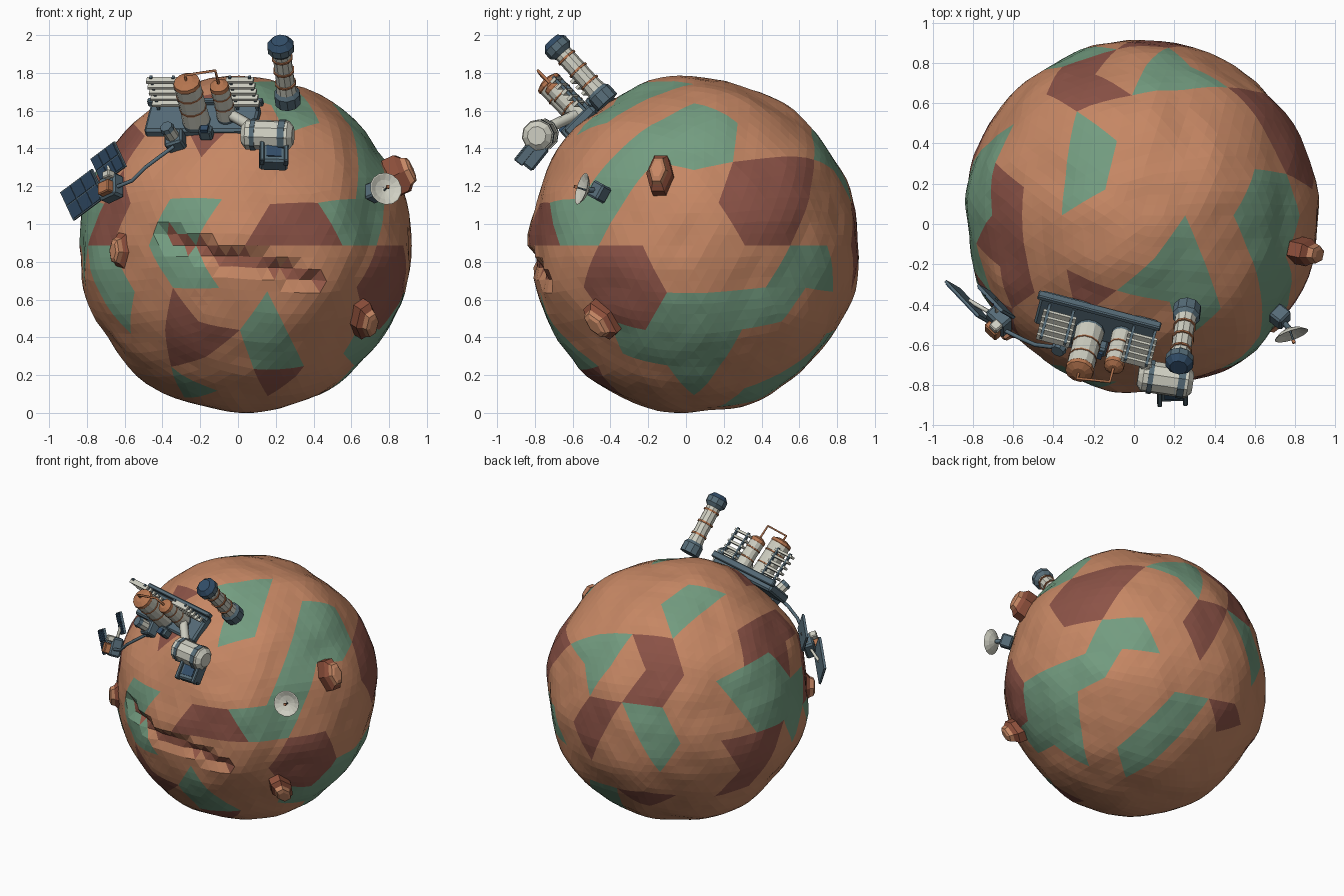
import bpy, bmesh, math
from mathutils import Vector, Matrix, noise

cube = bpy.data.objects.get("Cube")
if cube:
    bpy.data.objects.remove(cube)


# Materials
def material(name, code):
    rgb = [int(code[i:i + 2], 16) / 255 for i in (0, 2, 4)]
    col = [c / 12.92 if c <= 0.04 else ((c + 0.055) / 1.055) ** 2.4 for c in rgb] + [1]
    m = bpy.data.materials.new(name)
    m.use_nodes = True
    m.diffuse_color = col
    m.node_tree.nodes["Principled BSDF"].inputs["Base Color"].default_value = col
    return m


SAND = material("sandy_orange", "C68764")
GREEN = material("moss_green", "739C80")
DARK = material("dark_maroon", "8C5347")
CANYON = material("canyon_brown", "9A5C4B")
RUST = material("rust_rock", "8D4F3B")
SLATE = material("slate_metal", "566C78")
WHITE = material("pale_hull", "CFCFC2")
COPPER = material("copper", "B5754F")
NAVY = material("navy_panel", "324D68")


# Helpers
def finish(name, bm, mats, matrix=None):
    mesh = bpy.data.meshes.new(name)
    bmesh.ops.recalc_face_normals(bm, faces=bm.faces)
    bm.to_mesh(mesh)
    bm.free()
    for m in mats:
        mesh.materials.append(m)
    ob = bpy.data.objects.new(name, mesh)
    if matrix:
        ob.matrix_world = matrix
    bpy.context.collection.objects.link(ob)


def frame(pos, up, along=(1, 0, 0)):
    z = Vector(up).normalized()
    x = Vector(along)
    x = (x - z * x.dot(z)).normalized()
    m = Matrix((x, z.cross(x), z)).transposed().to_4x4()
    m.translation = pos
    return m


def box(name, parent, pos, size, mat, bevel=0.0):
    bm = bmesh.new()
    bmesh.ops.create_cube(bm, size=1)
    bmesh.ops.scale(bm, vec=size, verts=bm.verts)
    if bevel:
        bmesh.ops.bevel(bm, geom=bm.edges, offset=bevel, segments=1, affect='EDGES')
    finish(name, bm, [mat], parent @ Matrix.Translation(pos))


def turned(name, matrix, start, steps, sides=12, stretch=1.0):
    """Rings of (radius, height); each step's material colours the wall below it."""
    bm = bmesh.new()
    mats, last = [], None
    for r, h, mat in [(*start, steps[0][2])] + steps:
        if mat not in mats:
            mats.append(mat)
        turn = [2 * math.pi * (i + 0.5) / sides for i in range(sides)]
        ring = [bm.verts.new((r * math.cos(t) * stretch, r * math.sin(t), h)) for t in turn]
        if last is None:
            bm.faces.new(ring)
        else:
            for i in range(sides):
                j = (i + 1) % sides
                f = bm.faces.new((last[i], last[j], ring[j], ring[i]))
                f.material_index = mats.index(mat)
        last = ring
    bm.faces.new(last).material_index = mats.index(steps[-1][2])
    finish(name, bm, mats, matrix)


def tube(name, points, radius, mat):
    cu = bpy.data.curves.new(name, 'CURVE')
    cu.dimensions = '3D'
    cu.bevel_depth, cu.bevel_resolution = radius, 1
    sp = cu.splines.new('POLY')
    sp.points.add(len(points) - 1)
    for p, co in zip(sp.points, points):
        p.co = (*co, 1)
    cu.materials.append(mat)
    bpy.context.collection.objects.link(bpy.data.objects.new(name, cu))


# Planet: patches are spots or strokes laid on the sphere from a compass side
SIDES = {"front": (-90, 0), "right": (0, 0), "top": (-90, 90),
         "back_left": (135, 30), "back_right": (45, -20)}


def on_sphere(side, a, b):
    az, el = (math.radians(v) for v in SIDES[side])
    t = Vector((math.cos(az) * math.cos(el), math.sin(az) * math.cos(el), math.sin(el)))
    r = Vector((-math.sin(az), math.cos(az), 0))
    return (r * a + t.cross(r) * b + t * math.sqrt(max(0, 1 - a * a - b * b))).normalized()


def stroke(side, width, *ends):
    p, q = on_sphere(side, *ends[:2]), on_sphere(side, *ends[-2:])
    return [p.lerp(q, i / 8).normalized() for i in range(9)], width


def reach(co, path):
    return min((co - p).length for p in path)


green = [stroke(*s) for s in (
    ("front", .1, -.37, .16, -.37, -.14), ("front", .13, -.86, -.1, -.73, -.45),
    ("front", .1, .12, -.44, .18, -.65), ("front", .1, -.33, -.82),
    ("right", .1, -.77, .14, -.57, .19), ("right", .1, -.56, .25, -.36, .58),
    ("right", .2, 0, .675), ("right", .2, 0, -.526),
    ("right", .1, .15, -.4, .42, -.36), ("right", .1, .42, -.36, .57, -.2),
    ("right", .1, .57, -.15, .78, -.15), ("right", .1, -.2, -.6, -.41, -.54),
    ("right", .08, 0, -.78), ("top", .09, .23, -.18, .27, -.55), ("top", .07, .05, -.39),
    ("top", .08, -.3, .44, -.33, .17), ("top", .09, .06, .77, .33, .77),
    ("back_left", .06, -.73, .08), ("back_left", .09, -.42, -.27, -.29, -.52),
    ("back_left", .17, .35, -.11, .85, -.18), ("back_left", .1, .55, -.28, .82, -.28),
    ("back_right", .13, .1, -.66, .5, -.36))]
maroon = [stroke(*s) for s in (
    ("front", .1, .15, .1, .45, .1), ("front", .09, -.41, -.4, -.38, -.62),
    ("front", .08, -.33, -.53, -.17, -.54), ("front", .08, .18, -.78),
    ("front", .12, -.87, .09, -.77, .3), ("front", .1, -.23, .66, -.36, .77),
    ("right", .2, -.434, -.232), ("right", .2, .425, .277), ("right", .09, .63, .44),
    ("top", .1, -.76, .15, -.76, -.15), ("top", .1, -.76, -.15, -.7, -.42),
    ("top", .06, -.31, -.44), ("top", .22, -.35, .77),
    ("back_left", .1, -.72, -.2, -.79, -.34), ("back_left", .1, .77, .12),
    ("back_left", .12, .15, -.5, .5, -.52), ("back_left", .13, .3, -.55, .34, -.82),
    ("back_right", .14, .74, -.42))]
canyon = [p for s in ((-.48, .05, -.2, -.04), (-.2, -.07, .15, -.11), (.15, -.13, .43, -.22))
          for p in stroke("front", 0, *s)[0]]

bm = bmesh.new()
bmesh.ops.create_icosphere(bm, subdivisions=3, radius=1)
for f in bm.faces:
    co = f.calc_center_median().normalized()
    if any(reach(co, p) < w for p, w in green):
        f.material_index = 1
    if any(reach(co, p) < w for p, w in maroon):
        f.material_index = 2
for _ in range(2):
    bmesh.ops.subdivide_edges(bm, edges=bm.edges, cuts=1, use_grid_fill=True)
    for v in bm.verts:
        v.co.normalize()
for v in bm.verts:
    d = v.co.normalized()
    v.co = d * (1 + 0.035 * noise.noise(d * 2.3) + 0.012 * noise.noise(d * 6))
low = [min(v.co[i] for v in bm.verts) for i in range(3)]
high = [max(v.co[i] for v in bm.verts) for i in range(3)]
planet_low, planet_high = (-.84, -.84, 0), (.92, .915, 1.785)
centre = Vector((.04, .035, .895))
for v in bm.verts:
    d = v.co.normalized()
    for i in range(3):
        s = (v.co[i] - low[i]) / (high[i] - low[i])
        v.co[i] = planet_low[i] + s * (planet_high[i] - planet_low[i])
    near = reach(d, canyon)
    if near < .058:
        v.co -= d * .05 * (1 - near / .11)
for f in bm.faces:
    if reach((f.calc_center_median() - centre).normalized(), canyon) < .042:
        f.material_index = 3
finish("planet", bm, [SAND, GREEN, DARK, CANYON])

# Rock outcrops
for i, (pos, along, r) in enumerate((
        ((.86, -.14, 1.265), (0, 0, 1), .07), ((-.61, -.51, .86), (.2, 0, 1), .062),
        ((.67, -.45, .49), (.1, .6, -.8), .072))):
    turned(f"rock_outcrop_{i + 1}", frame(pos, Vector(pos) - centre, along), (r, -.06),
           [(r, .01, RUST), (r * .74, .035, RUST), (r * .64, .06, SAND), (r * .42, .07, SAND)], 6, 1.7)

# Base platform
base = frame((-.19, -.50, 1.56), (-.18, -.68, .71), (.967, -.254, 0))
box("platform", base, (0, 0, -.02), (.6, .2, .06), SLATE, .012)
box("platform_back_rail", base, (0, .11, .01), (.63, .03, .045), SLATE, .006)
box("platform_step", base, (.05, -.13, .02), (.07, .06, .07), SLATE, .01)
box("platform_hatch", base, (.05, -.14, .06), (.04, .04, .02), NAVY)


# Storage tanks with thin copper hoops
def tank(name, a, b, r, top):
    steps = [(r * 1.06, .025, SLATE)]
    for k in (.33, .68):
        h = .03 + (top - .05) * k
        steps += [(r, h - .005, WHITE), (r * 1.05, h - .004, COPPER),
                  (r * 1.05, h + .004, COPPER), (r, h + .005, COPPER)]
    steps += [(r, top - .04, WHITE), (r * 1.05, top - .035, COPPER),
              (r, top - .015, COPPER), (r * .5, top, COPPER)]
    turned(name, base @ Matrix.Translation((a, b, 0)), (r * 1.06, 0), steps)


tank("large_tank", -.02, -.04, .07, .325)
tank("small_tank", .14, -.005, .05, .265)
tube("tank_pipe", [base @ Vector(p) for p in ((-.02, -.04, .3), (-.02, -.04, .36), (.14, -.005, .36), (.14, -.005, .24))], .008, COPPER)

# Radiator stacks
for side, a, width in (("left", -.185, .17), ("right", .24, .15)):
    for k in range(5):
        box(f"{side}_radiator_fin_{k + 1}", base, (a, .05, .06 + k * .043), (width, .034, .016), WHITE)
    for s in (-1, 1):
        box(f"{side}_radiator_post", base, (a + s * width * .36, .06, .125), (.014, .016, .25), SLATE)

# Telescope tower
tower = frame((.262, -.44, 1.67), (-.1, -.67, .74))
shaft = [(.07, .03, SLATE), (.055, .05, SLATE)]
for h in (.1, .19, .28):
    shaft += [(.05, h, WHITE), (.057, h, COPPER), (.057, h + .012, COPPER), (.05, h + .012, COPPER)]
shaft += [(.05, .315, WHITE), (.072, .34, SLATE), (.072, .38, SLATE), (.045, .41, NAVY)]
turned("telescope_tower", tower, (.07, -.035), shaft, 10)

# Crew module and its docking bay
cabin = frame((.02, -.75, 1.475), (1, -.15, -.03), (0, -.7, .7))
turned("crew_module", cabin, (.05, 0), [
    (.08, .025, WHITE), (.08, .05, WHITE), (.086, .05, SLATE), (.086, .075, SLATE), (.08, .075, WHITE),
    (.08, .2, WHITE), (.086, .2, SLATE), (.086, .235, SLATE), (.08, .235, WHITE), (.08, .25, WHITE),
    (.05, .275, WHITE)], 10)
bay = frame((.19, -.815, 1.385), (.05, -.75, .6))
box("docking_bay", bay, (0, -.01, -.02), (.15, .15, .09), SLATE, .012)
box("docking_window", bay, (0, -.02, .027), (.08, .07, .008), NAVY)
for s in (-1, 1):
    box("docking_arm", bay, (s * .064, 0, .02), (.024, .19, .05), SLATE, .005)
tube("connecting_tunnel", [(-.04, -.58, 1.58), (.1, -.75, 1.5)], .03, WHITE)

# Pump station and hose
pump = frame((-.33, -.55, 1.44), (-.4, -.65, .6))
box("pump_base", pump, (0, 0, 0), (.1, .1, .08), SLATE, .01)
turned("pump_drum", pump, (.036, .03), [(.036, .1, WHITE), (.04, .1, SLATE), (.034, .125, SLATE)], 8)
tube("hose", [(-.34, -.6, 1.41), (-.41, -.61, 1.36), (-.49, -.6, 1.3), (-.56, -.57, 1.23), (-.66, -.52, 1.19)], .011, SLATE)

# Solar station: two panels of six cells
panels = (((-.82, -.39, 1.155), .27, .17), ((-.685, -.385, 1.325), .2, .15))
for middle, length, width in panels:
    panel = frame(middle, (-.67, -.72, -.12), (.17, -.19, .13))
    box("solar_frame", panel, (0, 0, 0), (length, width, .014), SLATE)
    for j in (-1, 0, 1):
        for k in (-1, 1):
            box("solar_cell", panel, (j * length * .32, k * width * .24, .008),
                (length * .29, width * .44, .008), NAVY)
tube("solar_axle", [(-.82, -.38, 1.155), (-.68, -.46, 1.2), (-.685, -.375, 1.325)], .011, WHITE)
hub = frame((-.67, -.48, 1.19), (-.7, -.6, .3))
box("solar_hub", hub, (0, 0, 0), (.12, .13, .08), SLATE, .012)
box("solar_hub_cap", hub, (.01, -.02, .05), (.08, .07, .05), COPPER, .006)
box("solar_hub_case", hub, (.03, .05, .05), (.05, .04, .05), WHITE, .006)

# Communication dish
box("dish_base", frame((.725, -.46, 1.17), (.7, -.55, .3)), (0, 0, 0), (.085, .09, .08), SLATE, .01)
dish = frame((.775, -.53, 1.18), (.3, -.9, .27))
tube("dish_stem", [(.72, -.46, 1.18), (.775, -.525, 1.18)], .014, SLATE)
turned("dish", dish, (.02, -.012), [(.06, .004, WHITE), (.088, .025, WHITE), (.082, .025, WHITE), (.054, .01, WHITE), (.015, .0, WHITE)], 14)
tube("dish_feed", [dish @ Vector((0, 0, h)) for h in (0, .06)], .005, SLATE)
box("dish_feed_tip", dish, (0, 0, .06), (.016, .016, .016), COPPER)
